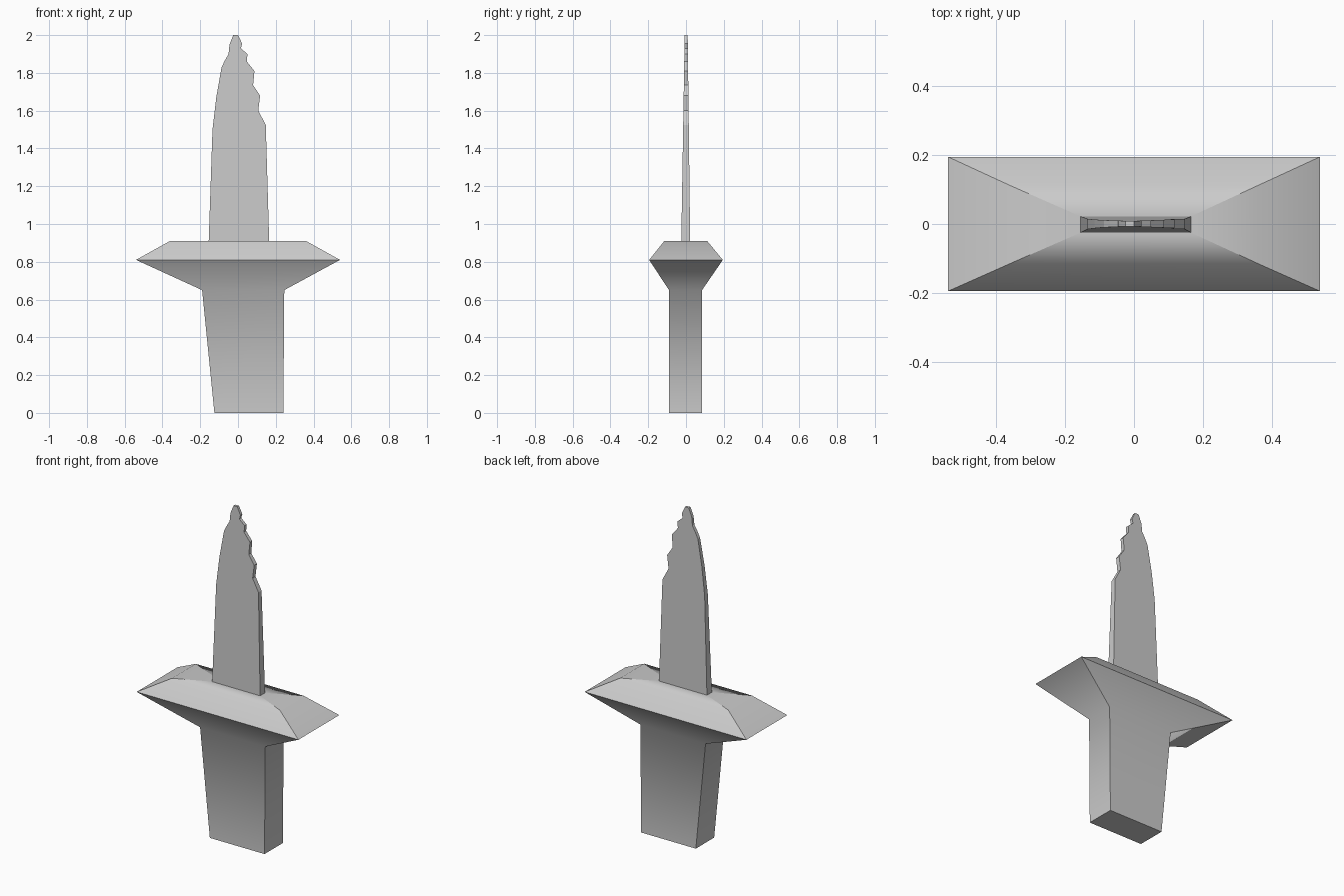
import bpy, bmesh

if "Cube" in bpy.data.objects:
    bpy.data.objects.remove(bpy.data.objects["Cube"])


def finish(name, bm):
    bmesh.ops.recalc_face_normals(bm, faces=bm.faces)
    mesh = bpy.data.meshes.new(name)
    bm.to_mesh(mesh)
    bm.free()
    obj = bpy.data.objects.new(name, mesh)
    bpy.context.collection.objects.link(obj)
    return obj


def loft_boxes(name, rings, sharp_ring):
    """Join rectangular sections (z, x0, x1, y0, y1); smooth lengthwise, sharp corners."""
    bm = bmesh.new()
    loops = [[bm.verts.new(p) for p in
              ((x0, y0, z), (x1, y0, z), (x1, y1, z), (x0, y1, z))]
             for z, x0, x1, y0, y1 in rings]
    for low, high in zip(loops, loops[1:]):
        for i in range(4):
            j = (i + 1) % 4
            face = bm.faces.new((low[i], low[j], high[j], high[i]))
            face.smooth = True
            bm.edges.get((low[i], high[i])).smooth = False
    bm.faces.new(loops[0][::-1])
    for loop in (loops[0], loops[sharp_ring]):
        for i in range(4):
            bm.edges.get((loop[i], loop[(i + 1) % 4])).smooth = False
    return finish(name, bm)


BASE_Z, TIP_Z = 0.91, 2.0

# Handle flaring into the wide guard, closing in on the blade
loft_boxes("handle_and_guard", [
    (0.00, -0.125, 0.24, -0.09, 0.085),
    (0.65, -0.19, 0.245, -0.09, 0.085),
    (0.81, -0.54, 0.54, -0.195, 0.195),
    (BASE_Z, -0.36, 0.36, -0.115, 0.112),
    (BASE_Z, -0.155, 0.165, -0.025, 0.022),
], sharp_ring=2)

# Blade outline, counter-clockwise from the lower right, notched on the right edge
outline = [
    (0.165, BASE_Z), (0.147, 1.525), (0.107, 1.60), (0.117, 1.68),
    (0.08, 1.735), (0.087, 1.81), (0.047, 1.86), (0.05, 1.90),
    (0.015, 1.93), (0.022, 1.955), (0.0, TIP_Z), (-0.025, TIP_Z),
    (-0.045, 1.95), (-0.05, 1.90), (-0.07, 1.865), (-0.087, 1.83),
    (-0.115, 1.67), (-0.135, 1.50), (-0.155, BASE_Z),
]


def blade_side(bm, y_base, y_tip):
    verts = []
    for x, z in outline:
        t = (z - BASE_Z) / (TIP_Z - BASE_Z)
        verts.append(bm.verts.new((x, y_base + (y_tip - y_base) * t, z)))
    bm.faces.new(verts)
    return verts


# Blade thinning towards the tip, open where it meets the guard
bm = bmesh.new()
front = blade_side(bm, -0.025, -0.007)
back = blade_side(bm, 0.022, 0.009)
for i in range(len(outline) - 1):
    bm.faces.new((front[i], back[i], back[i + 1], front[i + 1]))
finish("blade", bm)
